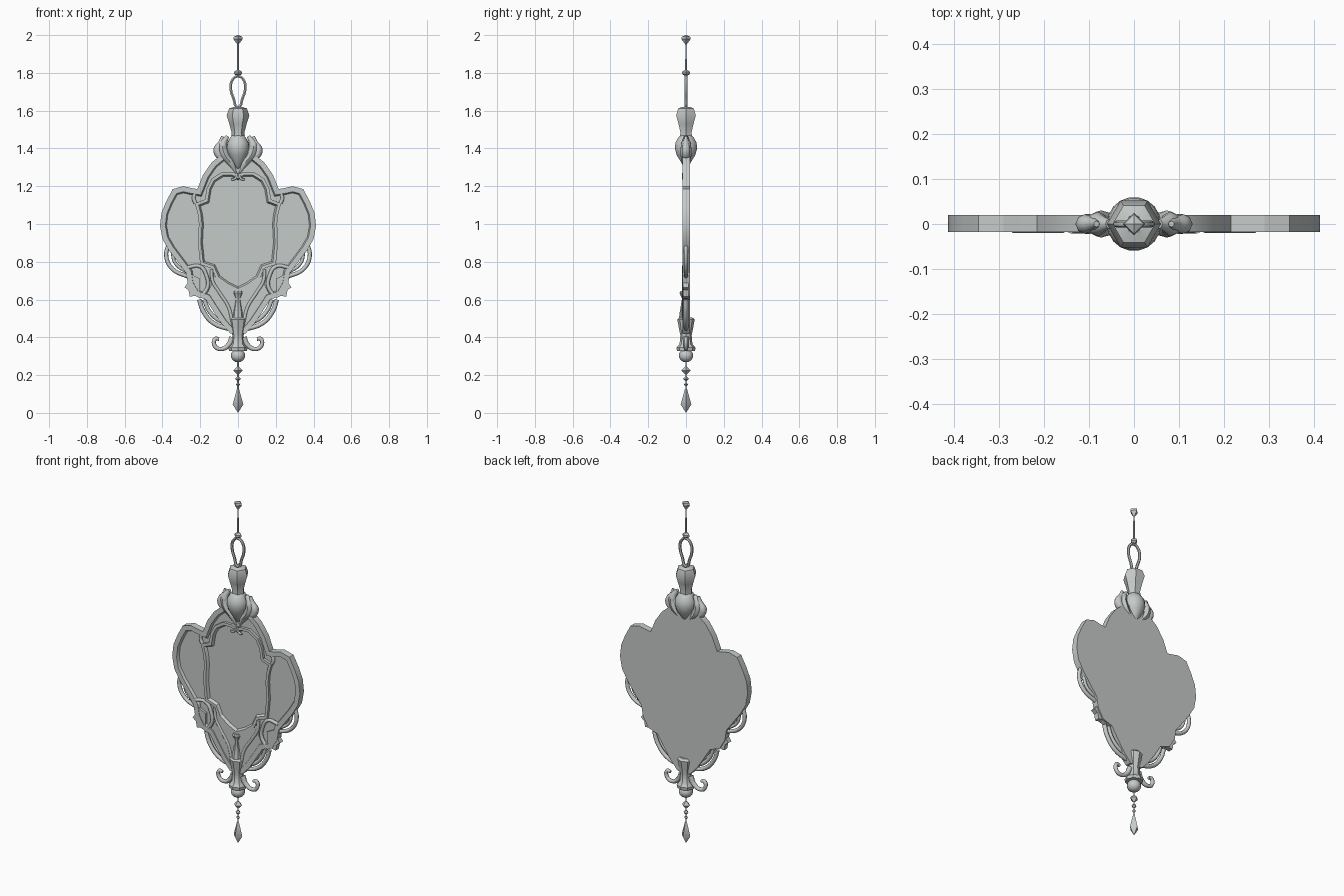
import bpy
import bmesh
import math
from mathutils import Vector

cube = bpy.data.objects.get("Cube")
if cube:
    bpy.data.objects.remove(cube)

metal = bpy.data.materials.new("pale_grey")
metal.use_nodes = True
GREY = (0.56, 0.59, 0.58, 1)
metal.diffuse_color = GREY
metal.node_tree.nodes["Principled BSDF"].inputs["Base Color"].default_value = GREY


def add_mesh(name, mesh, angle=35):
    obj = bpy.data.objects.new(name, mesh)
    bpy.context.collection.objects.link(obj)
    mesh.materials.clear()
    mesh.materials.append(metal)
    bpy.ops.object.select_all(action="DESELECT")
    bpy.context.view_layer.objects.active = obj
    obj.select_set(True)
    bpy.ops.object.shade_smooth_by_angle(angle=math.radians(angle))
    return obj


def finish(name, bm, angle=35):
    bmesh.ops.recalc_face_normals(bm, faces=bm.faces)
    mesh = bpy.data.meshes.new(name)
    bm.to_mesh(mesh)
    bm.free()
    return add_mesh(name, mesh, angle)


def lathe(name, profile, sides=6, y=0):
    """Turn (radius, z) points about the vertical axis."""
    bm = bmesh.new()
    rings = []
    for r, z in profile:
        ring = [bm.verts.new((r * math.cos(math.tau * i / sides),
                              y + r * math.sin(math.tau * i / sides), z)) for i in range(sides)]
        rings.append(ring)
    for a, b in zip(rings, rings[1:]):
        for i in range(sides):
            j = (i + 1) % sides
            bm.faces.new((a[i], a[j], b[j], b[i]))
    bm.faces.new(rings[0])
    bm.faces.new(rings[-1])
    bmesh.ops.remove_doubles(bm, verts=bm.verts, dist=0.0005)
    return finish(name, bm)


def both_halves(half):
    """Close a right-hand outline, top to bottom, with its mirror image."""
    return half + [(-x, z) for x, z in reversed(half) if x > 0]


def inset(loop, width):
    """Move a clockwise outline inwards along its corner normals."""
    out = []
    for i, p in enumerate(loop):
        p = Vector(p)
        a = (p - Vector(loop[i - 1])).normalized()
        b = (Vector(loop[(i + 1) % len(loop)]) - p).normalized()
        t = (a + b).normalized()
        out.append(p + Vector((t.y, -t.x)) * width / max(0.6, t.dot(a)))
    return out


def plate(name, loop, front, back):
    bm = bmesh.new()
    f = [bm.verts.new((x, front, z)) for x, z in loop]
    b = [bm.verts.new((x, back, z)) for x, z in loop]
    bm.faces.new(f)
    bm.faces.new(b[::-1])
    for i in range(len(f)):
        bm.faces.new((f[i - 1], f[i], b[i], b[i - 1]))
    return finish(name, bm, 25)


def moulding(name, loop, width, front, back, slope=0.008):
    """Raised band following an outline, with a sloped inner edge."""
    layers = [(loop, back), (loop, front), (inset(loop, width), front),
              (inset(loop, width + slope), back)]
    bm = bmesh.new()
    rows = [[bm.verts.new((x, y, z)) for x, z in pts] for pts, y in layers]
    for k in range(4):
        a, b = rows[k], rows[(k + 1) % 4]
        for i in range(len(loop)):
            bm.faces.new((a[i - 1], a[i], b[i], b[i - 1]))
    return finish(name, bm, 25)


def tube(name, points, radius, scale=None, closed=False, y=0, flat=1, sides=2):
    """Smooth tapered tube through (x, z) points."""
    curve = bpy.data.curves.new(name, "CURVE")
    curve.dimensions = "3D"
    curve.bevel_depth = radius
    curve.bevel_resolution = sides
    curve.resolution_u = 5
    curve.use_fill_caps = True
    spline = curve.splines.new("BEZIER")
    spline.bezier_points.add(len(points) - 1)
    spline.use_cyclic_u = closed
    for i, (bp, (x, z)) in enumerate(zip(spline.bezier_points, points)):
        bp.co = (x, 0, z)
        bp.handle_left_type = bp.handle_right_type = "AUTO"
        bp.radius = scale[i] if scale else 1
    tmp = bpy.data.objects.new(name, curve)
    bpy.context.collection.objects.link(tmp)
    graph = bpy.context.evaluated_depsgraph_get()
    mesh = bpy.data.meshes.new_from_object(tmp.evaluated_get(graph))
    bpy.data.objects.remove(tmp)
    for v in mesh.vertices:
        v.co.y = v.co.y * flat + y
    return add_mesh(name, mesh, 50)


def pair(builder, name, points, *args, **kw):
    for side, s in (("left", 1), ("right", -1)):
        builder(side + "_" + name, [(s * x, z) for x, z in points], *args, **kw)


# Lobed back plate with raised rim
outline = both_halves([
    (0, 1.40), (.085, 1.37), (.14, 1.325), (.185, 1.26), (.215, 1.185), (.245, 1.19),
    (.29, 1.20), (.345, 1.185), (.38, 1.12), (.405, 1.06), (.413, .99), (.40, .92),
    (.365, .86), (.32, .80), (.275, .74), (.265, .68), (.23, .62), (.17, .60),
    (.125, .53), (.085, .47), (.04, .42)])
plate("back_plate", outline, -.003, .02)
moulding("outer_rim", outline, .028, -.018, 0)

# Central cartouche frame
frame = both_halves([
    (0, 1.26), (.025, 1.275), (.085, 1.275), (.14, 1.24), (.165, 1.19), (.175, 1.13),
    (.228, 1.11), (.212, 1.05), (.207, 1.0), (.212, .90), (.20, .785), (.14, .765),
    (.115, .71), (.06, .67), (0, .64)])
moulding("cartouche_frame", frame, .016, -.018, 0, .01)

# Lower apron and its curved bands
apron = both_halves([
    (0, .65), (.06, .675), (.115, .715), (.13, .73), (.14, .68), (.17, .62),
    (.125, .55), (.085, .48), (.04, .43)])
plate("apron", apron, -.014, 0)
pair(tube, "inner_band", [(.14, .76), (.135, .70), (.10, .64), (.05, .56), (.03, .48)],
     .009, y=-.012)
pair(tube, "outer_band", [(.27, .77), (.20, .775), (.165, .72), (.16, .67), (.19, .62)],
     .010, y=-.010)
pair(tube, "lobe_bracket", [(.215, 1.175), (.235, 1.14), (.225, 1.11)], .010, y=-.008)
pair(tube, "top_curl", [(.005, 1.27), (.015, 1.24), (.035, 1.235)], .006, y=-.014)

# Leaves at the lower corners
leaf = [(.20, .71), (.25, .735), (.265, .69), (.283, .665), (.262, .65),
        (.255, .615), (.225, .62), (.20, .605)]
pair(plate, "corner_leaf", leaf, -.016, .013)

# Open scrolls at the sides and bottom
pair(tube, "side_scroll", [(.365, .90), (.38, .83), (.345, .76), (.26, .72)], .011)
pair(tube, "side_inner_scroll", [(.35, .86), (.33, .79), (.26, .74)], .009)
pair(tube, "lower_scroll", [(.205, .60), (.185, .54), (.13, .475), (.03, .44)], .012)
pair(tube, "lower_inner_scroll", [(.18, .60), (.15, .535), (.09, .485), (.03, .475)], .011)
pair(tube, "bottom_hook", [(.03, .40), (.05, .36), (.09, .338), (.123, .355), (.12, .392),
                           (.10, .39)], .011, scale=[1.4, 1.2, 1, 1, 1, .8])

# Crown petals
pair(tube, "inner_petal", [(.055, 1.465), (.08, 1.42), (.072, 1.37), (.035, 1.32), (.01, 1.27)],
     .026, scale=[.35, .9, 1, .7, .15], flat=1.15)
pair(tube, "outer_petal", [(.083, 1.465), (.09, 1.43), (.108, 1.395), (.098, 1.365),
                           (.06, 1.34)], .022, scale=[.3, .7, 1, 1, .5])

# Bulb, vase and hanging loop
lathe("crown_bulb", [(0, 1.29), (.012, 1.30), (.028, 1.33), (.05, 1.365), (.06, 1.40),
                     (.057, 1.43), (.04, 1.46), (.03, 1.47)], 18)
lathe("vase", [(.034, 1.455), (.036, 1.47), (.034, 1.485), (.046, 1.53), (.06, 1.575),
               (.047, 1.612), (.02, 1.62), (0, 1.61)], 6)
tube("hanging_loop", [(.006, 1.62), (.022, 1.66), (.038, 1.715), (.028, 1.765), (0, 1.782),
                      (-.028, 1.765), (-.038, 1.715), (-.022, 1.66), (-.006, 1.62)],
     .008, closed=True, sides=1)
lathe("loop_bead", [(0, 1.78), (.022, 1.795), (.022, 1.805), (0, 1.82)], 4)
lathe("hanging_rod", [(.005, 1.81), (.004, 1.96)], 6)
lathe("top_bead", [(0, 1.945), (.025, 1.98), (.022, 1.992), (0, 2.0)], 4)

# Lower post
lathe("upper_post", [(.031, .48), (.026, .53), (.013, .605), (.022, .625), (.026, .635),
                     (.022, .645), (0, .645)], 8, y=-.008)
lathe("lower_post", [(0, .325), (.048, .328), (.05, .345), (.034, .365), (.03, .41),
                     (.038, .45), (.046, .495), (.034, .505), (0, .505)], 8)
lathe("ball", [(.038 * math.sin(math.pi * i / 8), .303 - .035 * math.cos(math.pi * i / 8))
               for i in range(9)], 16)

# Pendant beads and crystal drop
lathe("pendant_rod", [(.004, .11), (.004, .28)], 6)
for n, (z, r) in enumerate([(.225, .025), (.18, .016), (.15, .012)], 1):
    lathe(f"pendant_bead_{n}", [(0, z - r), (r, z), (0, z + r)], 4)
lathe("crystal_drop", [(0, 0), (.028, .045), (.006, .125), (0, .13)], 4)
